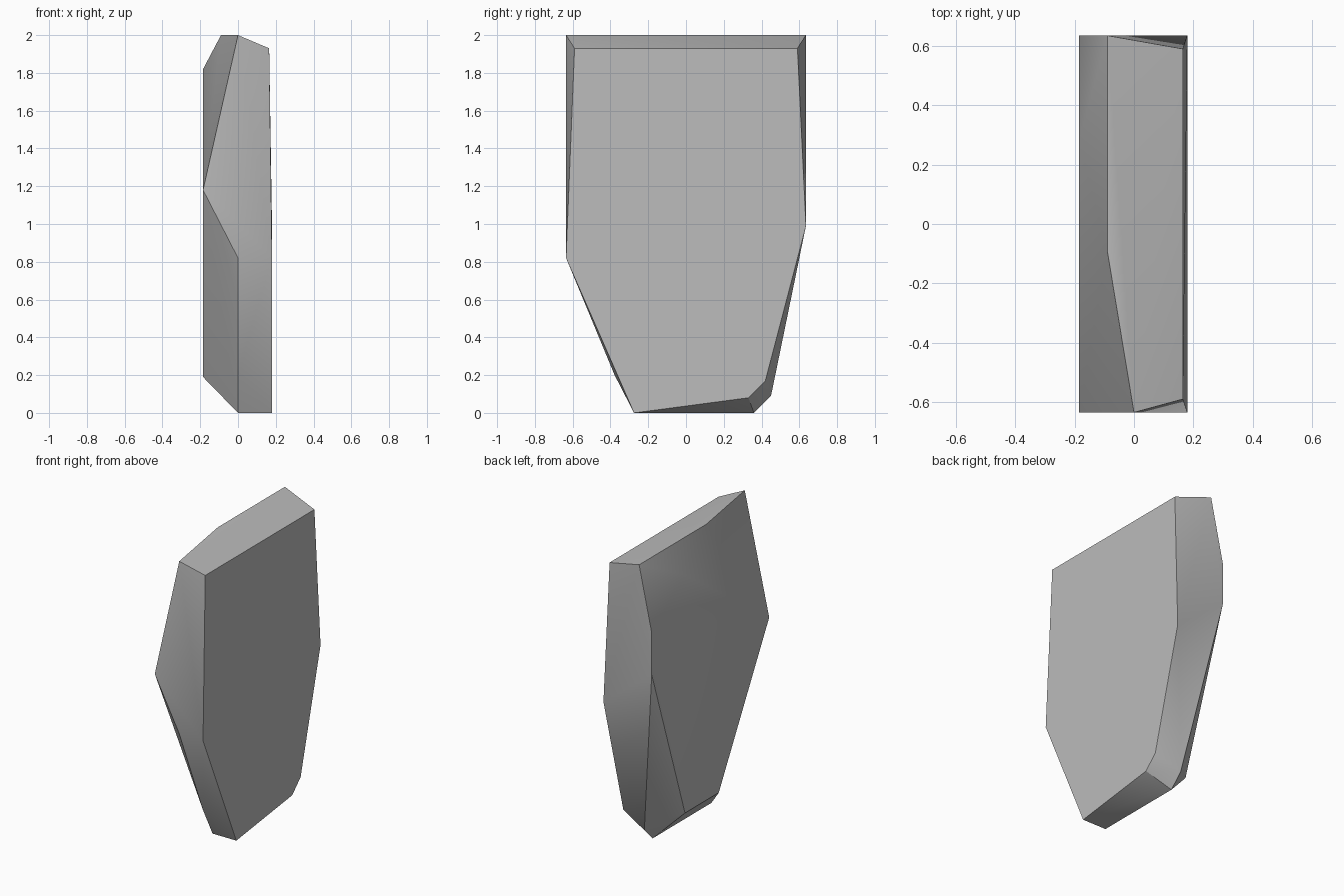
import bpy, bmesh, math

# Remove the default cube
cube = bpy.data.objects.get("Cube")
if cube:
    bpy.data.objects.remove(cube, do_unlink=True)

# Stone material
stone = bpy.data.materials.new("grey_stone")
stone.use_nodes = True
colour = (0.5, 0.5, 0.5, 1)
stone.diffuse_color = colour
stone.node_tree.nodes["Principled BSDF"].inputs["Base Color"].default_value = colour

# Outlines of the slab, as (x, y, z) corners
right_face = [(0.165, -0.59, 1.93), (0.165, 0.59, 1.93), (0.18, 0.635, 0.99),
              (0.18, 0.42, 0.17), (0.18, 0.33, 0.08), (0.18, -0.275, 0),
              (0.18, -0.635, 0.82)]
middle_rim = [(0, -0.635, 2), (0, -0.635, 0.82), (0, -0.378, 0.2),
              (0, -0.275, 0), (0, 0.36, 0), (0, 0.45, 0.09)]
top_ridge = [(-0.09, -0.09, 2), (-0.09, 0.635, 2)]
left_face = [(-0.185, y, z) for y, z in
             [(-0.635, 1.18), (-0.09, 0.19), (0.275, 0.19),
              (0.635, 1.275), (0.635, 1.56), (0.28, 1.82)]]

# Wrap the corners into one chipped slab
bm = bmesh.new()
for corner in right_face + middle_rim + top_ridge + left_face:
    bm.verts.new(corner)
bmesh.ops.convex_hull(bm, input=bm.verts)
bmesh.ops.dissolve_limit(bm, angle_limit=math.radians(1), verts=bm.verts, edges=bm.edges)
bmesh.ops.recalc_face_normals(bm, faces=bm.faces)
mesh = bpy.data.meshes.new("stone_slab")
bm.to_mesh(mesh)
bm.free()
mesh.materials.append(stone)
slab = bpy.data.objects.new("stone_slab", mesh)
bpy.context.collection.objects.link(slab)

# Soft facets with crisp edges
bpy.ops.object.select_all(action="DESELECT")
slab.select_set(True)
bpy.context.view_layer.objects.active = slab
bpy.ops.object.shade_smooth_by_angle(angle=math.radians(30))
